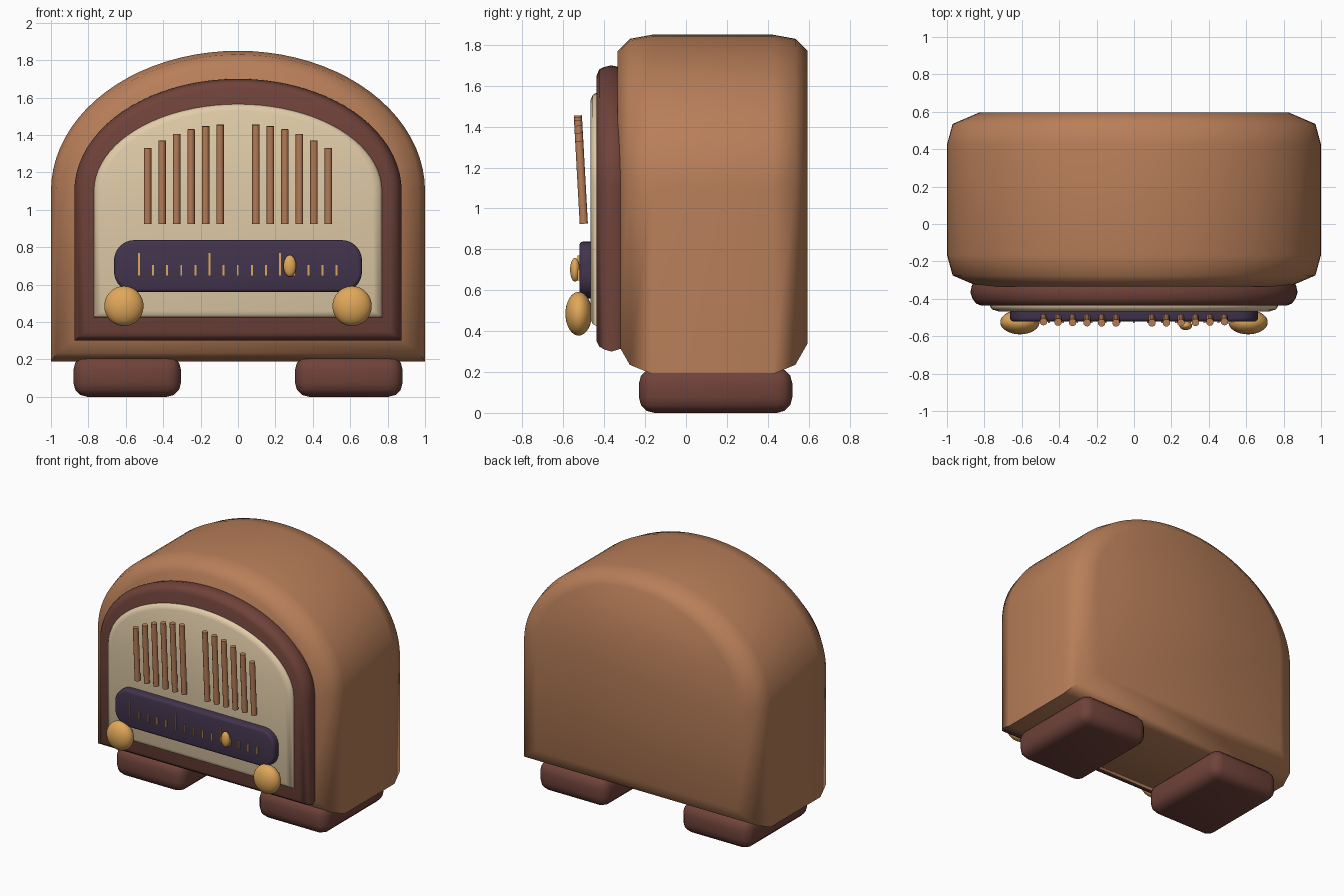
import bpy, bmesh, math
from mathutils import Vector

cube = bpy.data.objects.get("Cube")
if cube:
    bpy.data.objects.remove(cube, do_unlink=True)


def material(name, rgb):
    mat = bpy.data.materials.new(name)
    mat.use_nodes = True
    mat.diffuse_color = (*rgb, 1)
    mat.node_tree.nodes["Principled BSDF"].inputs["Base Color"].default_value = (*rgb, 1)
    return mat


WOOD = material("warm wood", (0.48, 0.21, 0.10))
MAROON = material("dark red wood", (0.16, 0.055, 0.042))
CREAM = material("cream cloth", (0.75, 0.60, 0.39))
NAVY = material("dark violet glass", (0.054, 0.034, 0.073))
BRASS = material("brass", (0.75, 0.39, 0.10))


def finish(bm, name, mat, angle=60, flat=()):
    """Turn a bmesh into a named object, smooth except at sharp edges."""
    bmesh.ops.recalc_face_normals(bm, faces=bm.faces)
    for f in bm.faces:
        f.smooth = f not in flat
    mesh = bpy.data.meshes.new(name)
    bm.to_mesh(mesh)
    bm.free()
    mesh.materials.append(mat)
    mesh.set_sharp_from_angle(angle=math.radians(angle))
    obj = bpy.data.objects.new(name, mesh)
    bpy.context.collection.objects.link(obj)
    return obj


def arch_block(name, mat, half, bottom, spring, top, rings):
    """Loft an arch along y; each ring is y, side inset, top inset, bottom inset."""
    bm = bmesh.new()
    loops = []
    steps = 40
    for y, side, up, low in rings:
        w, h = half - side, top - up - spring
        pts = [(-w, bottom + low), (w, bottom + low)]
        pts += [(w * math.cos(math.pi * i / steps), spring + h * math.sin(math.pi * i / steps))
                for i in range(steps + 1)]
        loops.append([bm.verts.new((x, y, z)) for x, z in pts])
    for a, b in zip(loops, loops[1:]):
        for i in range(len(a)):
            j = (i + 1) % len(a)
            bm.faces.new((a[i], a[j], b[j], b[i]))
    caps = [bm.faces.new(loops[0]), bm.faces.new(loops[-1])]
    return finish(bm, name, mat, flat=caps)


def box(name, mat, lo, hi, bevel=0, segments=2, corner=0):
    """Box between two corners; 'corner' rounds the edges running along y."""
    lo, hi = Vector(lo), Vector(hi)
    bm = bmesh.new()
    bmesh.ops.create_cube(bm, size=1)
    bmesh.ops.scale(bm, vec=hi - lo, verts=bm.verts)
    bmesh.ops.translate(bm, vec=(lo + hi) / 2, verts=bm.verts)
    if corner:
        along = [e for e in bm.edges
                 if abs(e.verts[0].co.y - e.verts[1].co.y) > 0.9 * (hi.y - lo.y)]
        bmesh.ops.bevel(bm, geom=along, offset=corner, segments=8, profile=0.5, affect='EDGES')
        rim = [e for e in bm.edges
               if all(abs(v.co.y - lo.y) < 0.0001 for v in e.verts)]
    else:
        rim = bm.edges[:]
    if bevel:
        bmesh.ops.bevel(bm, geom=rim, offset=bevel, segments=segments, profile=0.5, affect='EDGES')
    return finish(bm, name, mat)


def ellipsoid(name, mat, loc, radii):
    bm = bmesh.new()
    bmesh.ops.create_uvsphere(bm, u_segments=32, v_segments=16, radius=1)
    bmesh.ops.scale(bm, vec=radii, verts=bm.verts)
    bmesh.ops.translate(bm, vec=loc, verts=bm.verts)
    return finish(bm, name, mat)


def rod(name, mat, start, end, radius):
    start, end = Vector(start), Vector(end)
    bm = bmesh.new()
    bmesh.ops.create_cone(bm, cap_ends=True, segments=12, radius1=radius, radius2=radius,
                          depth=(end - start).length)
    bmesh.ops.rotate(bm, matrix=(end - start).to_track_quat('Z', 'Y').to_matrix(), verts=bm.verts)
    bmesh.ops.translate(bm, vec=(start + end) / 2, verts=bm.verts)
    return finish(bm, name, mat, 45)


# Cabinet, front frame and cloth panel
arch_block("cabinet", WOOD, 1.0, 0.19, 1.10, 1.85, [
    (-0.335, 0.17, 0.08, 0.15), (-0.275, 0.03, 0.02, 0.045), (-0.165, 0, 0, 0),
    (0.425, 0, 0, 0), (0.535, 0.03, 0.02, 0.045), (0.595, 0.17, 0.08, 0.15)])
arch_block("front_frame", MAROON, 0.875, 0.30, 1.10, 1.70, [
    (-0.28, 0.03, 0.03, 0.03), (-0.33, 0.008, 0.008, 0.01), (-0.365, 0, 0, 0),
    (-0.40, 0.012, 0.008, 0.01), (-0.425, 0.03, 0.02, 0.025), (-0.437, 0.06, 0.05, 0.05)])
arch_block("cloth_panel", CREAM, 0.77, 0.425, 1.10, 1.565, [
    (-0.42, 0, 0, 0), (-0.44, 0, 0, 0), (-0.457, 0.012, 0.01, 0.01),
    (-0.467, 0.045, 0.035, 0.035)])

# Feet and control knobs on both sides
for label, s in (("left", 1), ("right", -1)):
    xs = sorted((s * 0.305, s * 0.88))
    box(label + "_foot", MAROON, (xs[0], -0.23, 0), (xs[1], 0.52, 0.22), 0.075, 3)
    ellipsoid(label + "_knob", BRASS, (s * 0.61, -0.525, 0.485), (0.105, 0.065, 0.107))

    # Speaker slats, leaning forward toward the top
    for i, top in enumerate((1.455, 1.447, 1.43, 1.405, 1.37, 1.33)):
        x = s * (0.096 + 0.0775 * i)
        lean = -0.50 - 0.055 * (top - 0.925)
        rod(f"{label}_slat_{i + 1}", WOOD, (x, -0.50, 0.925), (x, lean, top), 0.02)

# Tuning dial with scale marks and pointer
box("tuning_dial", NAVY, (-0.663, -0.522, 0.56), (0.663, -0.44, 0.838), 0.02, 3, corner=0.11)
for i in range(15):
    x = -0.53 + 0.0755 * i
    top = 0.77 if i % 5 == 0 else 0.705
    box(f"dial_mark_{i + 1}", BRASS, (x - 0.005, -0.53, 0.648), (x + 0.005, -0.515, top))
ellipsoid("dial_pointer", BRASS, (0.277, -0.543, 0.70), (0.034, 0.024, 0.058))
